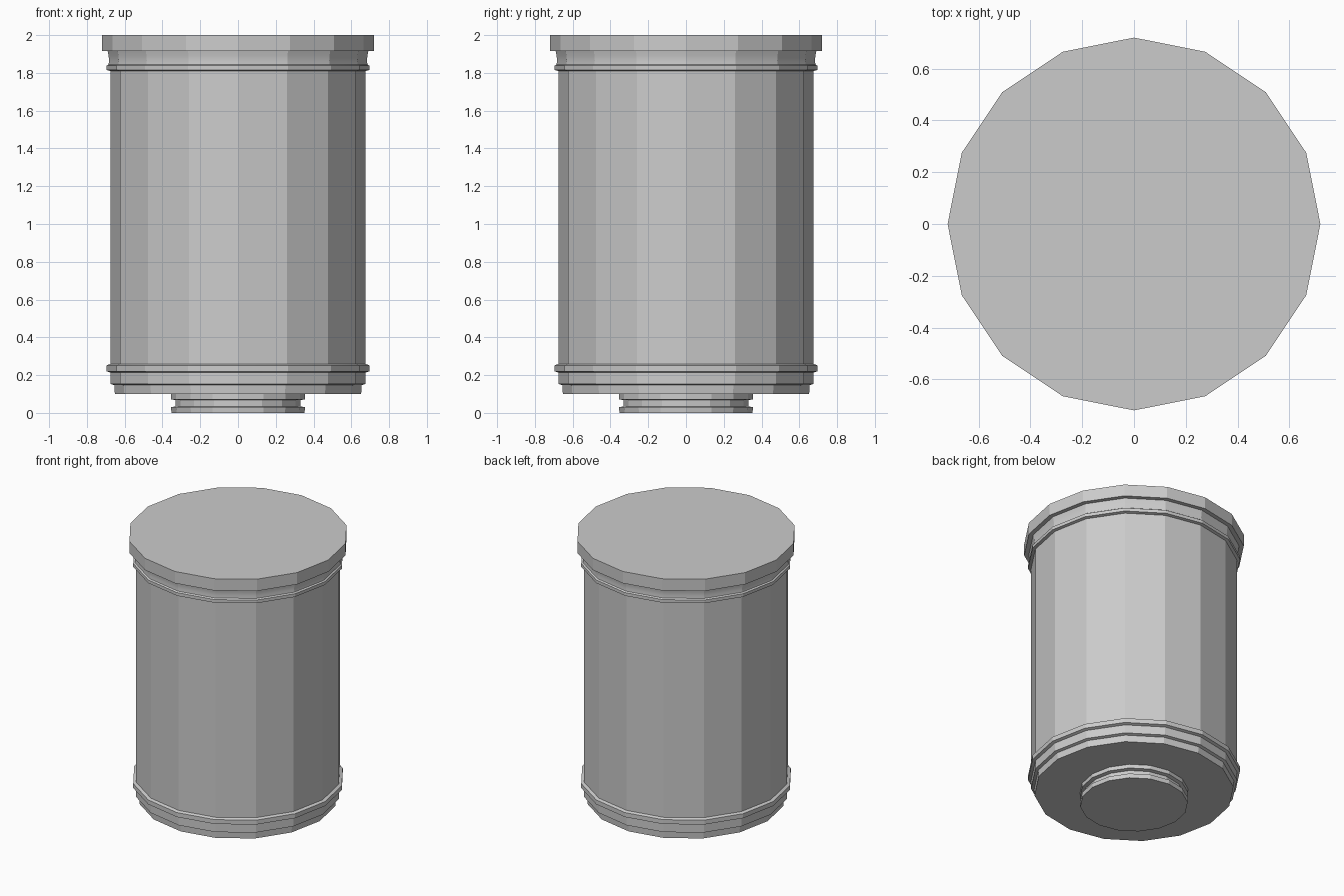
import bpy
import bmesh
import math

cube = bpy.data.objects.get("Cube")
if cube:
    bpy.data.objects.remove(cube, do_unlink=True)

SIDES = 16

grey = bpy.data.materials.new("light_grey")
grey.use_nodes = True
colour = (0.6, 0.6, 0.6, 1)
grey.diffuse_color = colour
grey.node_tree.nodes["Principled BSDF"].inputs["Base Color"].default_value = colour


def lathe(name, profile):
    """Turn a (radius, height) profile, listed bottom to top, into a closed solid."""
    bm = bmesh.new()
    rings = []
    for r, z in profile:
        angles = [math.tau * i / SIDES for i in range(SIDES)]
        rings.append([bm.verts.new((r * math.cos(a), r * math.sin(a), z)) for a in angles])
    for low, high in zip(rings, rings[1:]):
        for i in range(SIDES):
            j = (i + 1) % SIDES
            bm.faces.new((low[i], low[j], high[j], high[i]))
    bm.faces.new(rings[0][::-1])
    bm.faces.new(rings[-1])
    mesh = bpy.data.meshes.new(name)
    bm.to_mesh(mesh)
    bm.free()
    mesh.materials.append(grey)
    obj = bpy.data.objects.new(name, mesh)
    bpy.context.collection.objects.link(obj)
    # Facets stay crisp, only the shallow cove blends
    bpy.ops.object.select_all(action="DESELECT")
    obj.select_set(True)
    bpy.context.view_layer.objects.active = obj
    bpy.ops.object.shade_smooth_by_angle(angle=math.radians(20))
    return obj


# Grooved foot knob under the base
lathe("foot_knob", [(0.352, 0), (0.355, 0.03), (0.33, 0.035),
                    (0.33, 0.067), (0.355, 0.072), (0.355, 0.1)])

# Body with stepped base, lower rim, upper rim and coved neck
lathe("canister_body", [
    (0.652, 0.1), (0.655, 0.147), (0.675, 0.153), (0.675, 0.213),
    (0.695, 0.22), (0.695, 0.252), (0.675, 0.26),
    (0.675, 1.81), (0.695, 1.815), (0.695, 1.838), (0.685, 1.845),
    (0.683, 1.865), (0.685, 1.89), (0.69, 1.915)])

# Overhanging flat lid
lathe("lid", [(0.72, 1.915), (0.72, 2.0)])
